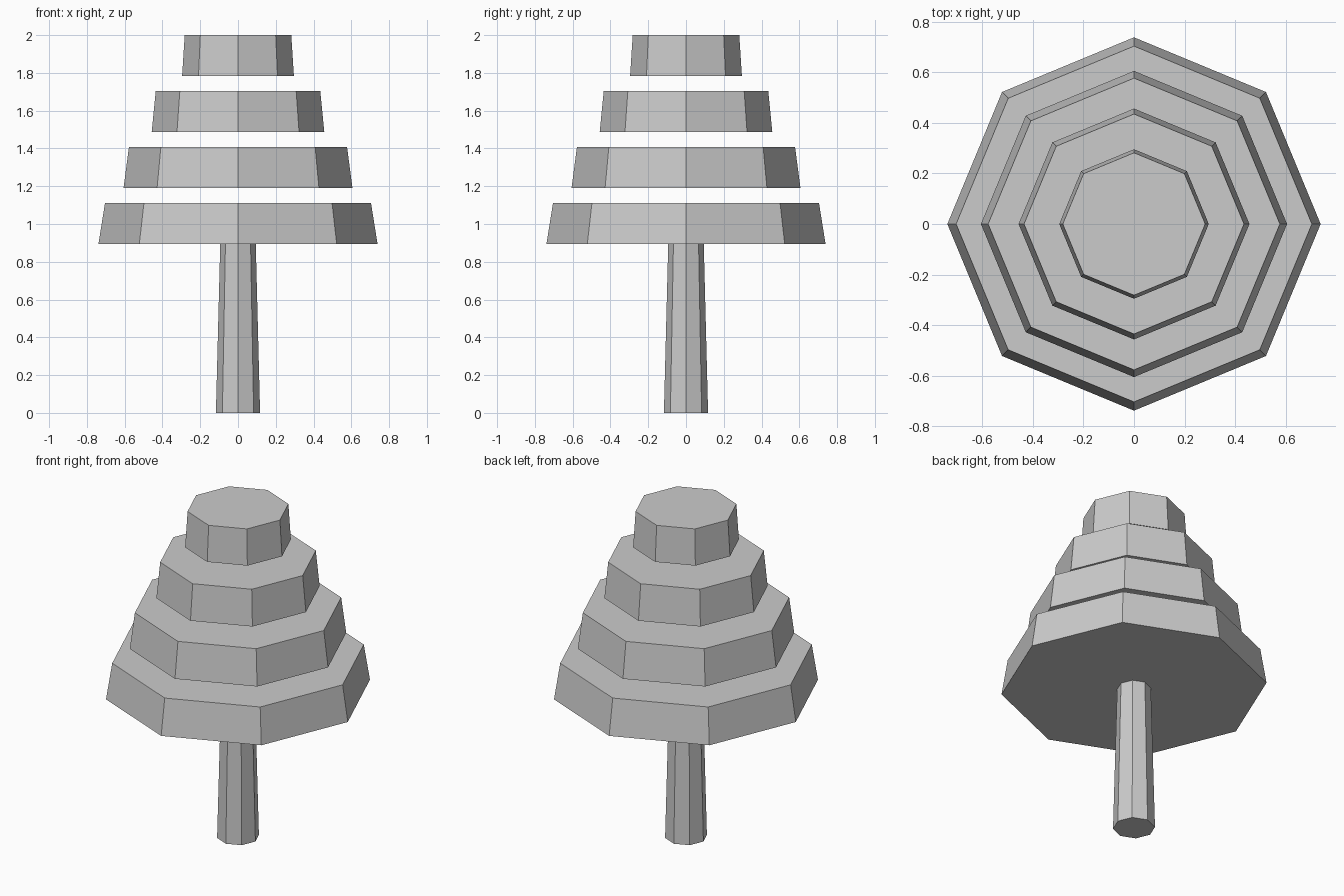
import bpy

if "Cube" in bpy.data.objects:
    bpy.data.objects.remove(bpy.data.objects["Cube"])


def octagon_frustum(name, z0, z1, r0, r1):
    """Eight-sided tapered block with corners on the x and y axes."""
    bpy.ops.mesh.primitive_cone_add(vertices=8, radius1=r0, radius2=r1,
                                    depth=z1 - z0,
                                    location=(0, 0, (z0 + z1) / 2))
    obj = bpy.context.object
    obj.name = name
    return obj


# Trunk
octagon_frustum("trunk", 0.0, 0.895, 0.117, 0.094)

# Four floating foliage tiers, shrinking upwards
TIER_HEIGHT = 0.217
TIER_STEP = 0.2965
TAPER = 0.953
for i, radius in enumerate((0.739, 0.606, 0.457, 0.296)):
    z = 0.8935 + i * TIER_STEP
    octagon_frustum(f"foliage_tier_{i + 1}", z, z + TIER_HEIGHT,
                    radius, radius * TAPER)
